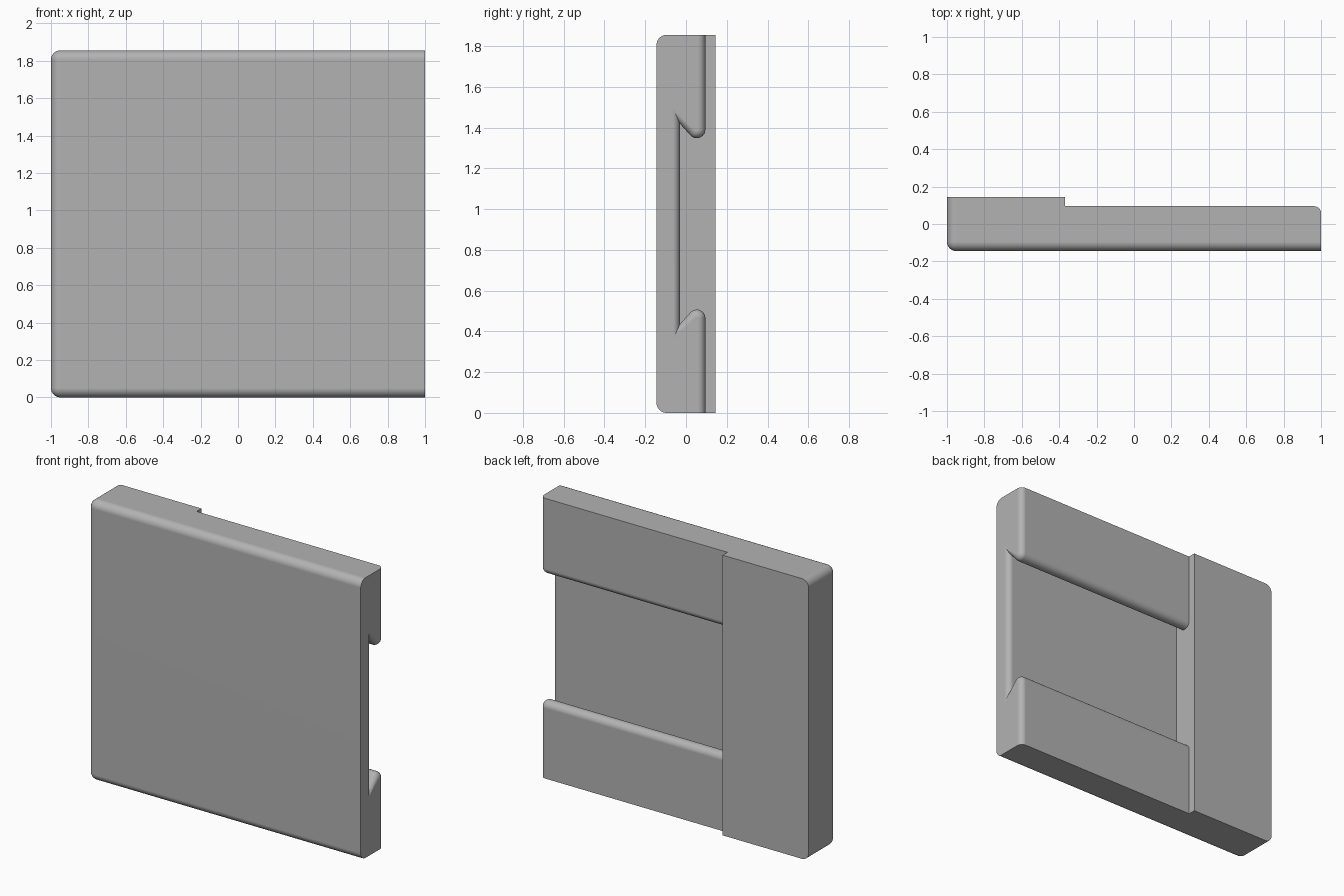
import bpy, bmesh, math
from mathutils import Matrix

default = bpy.data.objects.get("Cube")
if default:
    bpy.data.objects.remove(default, do_unlink=True)

HEIGHT, HALF_DEPTH = 1.855, 0.145
EDGE_RADIUS = 0.05
STEP_X, BACK_Y, FLOOR_Y = -0.37, 0.095, -0.03
NOSE_RADIUS, NOSE_Z = 0.042, 0.465
END_RADIUS = 0.037
WALL_ANGLE = math.radians(48)

grey = bpy.data.materials.new("plain grey")
grey.use_nodes = True
color = (0.45, 0.45, 0.45, 1)
grey.diffuse_color = color
grey.node_tree.nodes["Principled BSDF"].inputs["Base Color"].default_value = color


def make_object(name, bm):
    bmesh.ops.recalc_face_normals(bm, faces=bm.faces[:])
    mesh = bpy.data.meshes.new(name)
    bm.to_mesh(mesh)
    bm.free()
    obj = bpy.data.objects.new(name, mesh)
    bpy.context.collection.objects.link(obj)
    mesh.materials.append(grey)
    return obj


def slot_section(d):
    """Outline (y, z) of the removed volume, grown by d into the plate."""
    center_y = BACK_Y - NOSE_RADIUS
    radius = NOSE_RADIUS - d
    lower = [(0.4, -0.2), (BACK_Y - d, -0.2)]
    # Rounded lip, from the back face round to the undercut wall
    sweep = math.pi / 2 + WALL_ANGLE
    for i in range(13):
        a = sweep * i / 12
        lower.append((center_y + radius * math.cos(a), NOSE_Z + radius * math.sin(a)))
    # Sharp inner corner where the undercut wall meets the floor
    wall_y = center_y + NOSE_RADIUS * math.cos(sweep)
    wall_z = NOSE_Z + NOSE_RADIUS * math.sin(sweep)
    corner_z = wall_z - (wall_y - FLOOR_Y) * math.tan(WALL_ANGLE)
    lower.append((FLOOR_Y - d, corner_z - d / math.tan(WALL_ANGLE / 2)))
    return lower + [(y, HEIGHT - z) for y, z in reversed(lower)]


# Plate: block with rounded front edges and two rounded side corners
bm = bmesh.new()
bmesh.ops.create_cube(bm, size=1, matrix=Matrix.Translation((0, 0, HEIGHT / 2))
                      @ Matrix.Diagonal((2, 2 * HALF_DEPTH, HEIGHT, 1)))
rounded = []
for edge in bm.edges:
    a, b = (v.co for v in edge.verts)
    on_front = a.y < 0 and b.y < 0
    on_side = a.x < 0 and b.x < 0
    along_y = abs(a.y - b.y) > 0.1
    if (on_front and not (a.x > 0 and b.x > 0)) or (on_side and along_y):
        rounded.append(edge)
bmesh.ops.bevel(bm, geom=rounded, offset=EDGE_RADIUS, segments=8,
                profile=0.5, affect='EDGES', clamp_overlap=False)
plate = make_object("mounting_plate", bm)

# Cutter: back step and undercut slot, flaring at the open end
stations = [(STEP_X, 0)]
for i in range(11):
    a = math.pi / 2 * i / 10
    stations.append((1 - END_RADIUS + END_RADIUS * math.sin(a),
                     END_RADIUS * (1 - math.cos(a))))
stations.append((1.2, END_RADIUS))
bm = bmesh.new()
rings = [[bm.verts.new((x, y, z)) for y, z in slot_section(d)] for x, d in stations]
for r0, r1 in zip(rings, rings[1:]):
    for i in range(len(r0)):
        j = (i + 1) % len(r0)
        bm.faces.new((r0[i], r0[j], r1[j], r1[i]))
bm.faces.new(rings[0])
bm.faces.new(rings[-1])
cutter = make_object("slot_cutter", bm)
cutter.hide_render = True

# Cut the slot, then discard the cutter
bpy.ops.object.select_all(action='DESELECT')
plate.select_set(True)
bpy.context.view_layer.objects.active = plate
cut = plate.modifiers.new("slot", 'BOOLEAN')
cut.operation = 'DIFFERENCE'
cut.solver = 'EXACT'
cut.object = cutter
bpy.ops.object.modifier_apply(modifier=cut.name)
bpy.data.objects.remove(cutter, do_unlink=True)

# Smooth the rounded edges while the flat faces stay crisp
bpy.ops.object.shade_smooth_by_angle(angle=math.radians(30))
normals = plate.modifiers.new("flat_face_normals", 'WEIGHTED_NORMAL')
normals.keep_sharp = True
